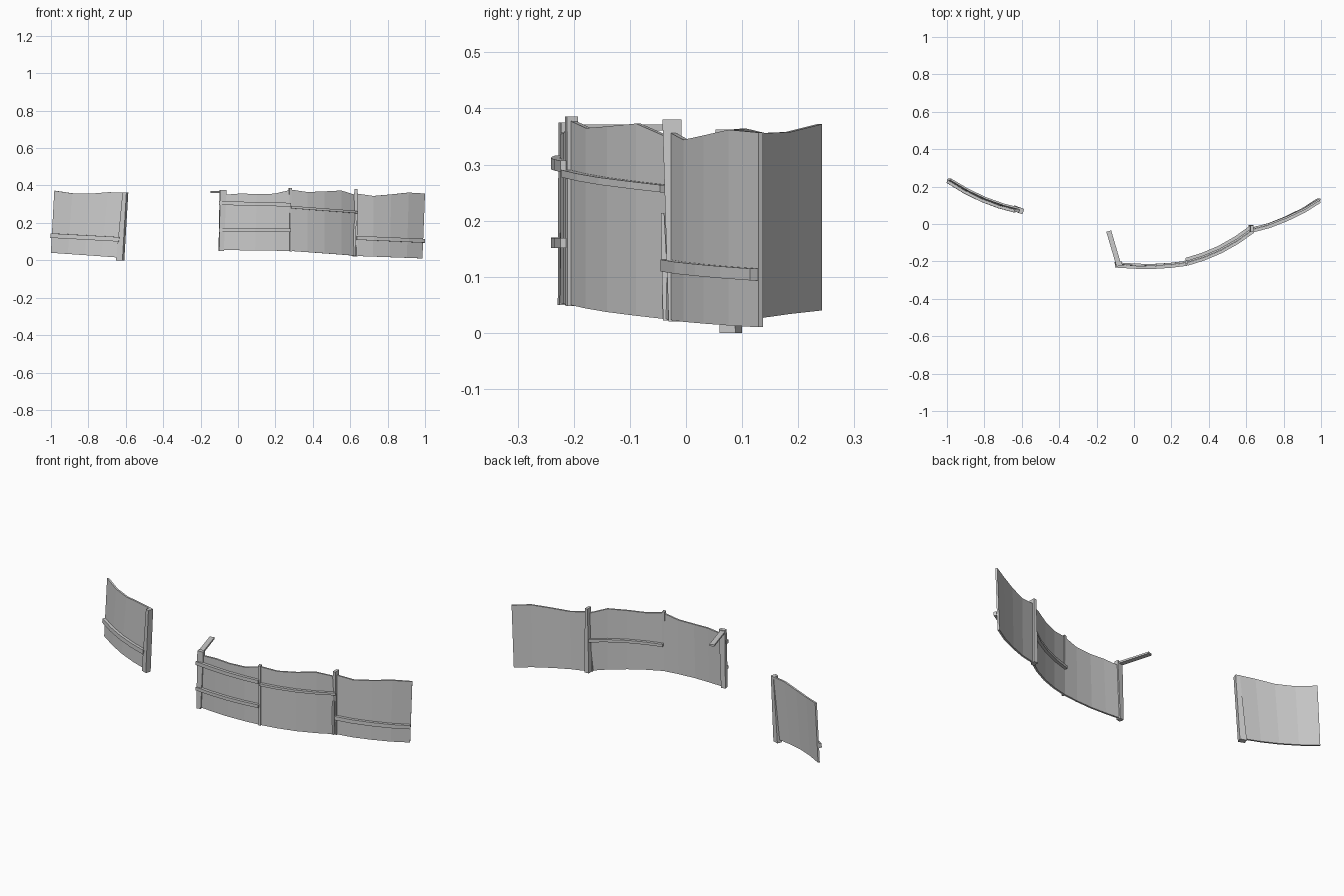
import bpy
import bmesh
from math import radians
from mathutils import Matrix, Vector

cube = bpy.data.objects.get("Cube")
if cube:
    bpy.data.objects.remove(cube, do_unlink=True)

grey = bpy.data.materials.new("weathered grey")
grey.use_nodes = True
colour = (0.6, 0.6, 0.6, 1)
grey.diffuse_color = colour
grey.node_tree.nodes["Principled BSDF"].inputs["Base Color"].default_value = colour


def finish(name, bm):
    bmesh.ops.recalc_face_normals(bm, faces=bm.faces)
    mesh = bpy.data.meshes.new(name)
    bm.to_mesh(mesh)
    bm.free()
    mesh.materials.append(grey)
    obj = bpy.data.objects.new(name, mesh)
    bpy.context.collection.objects.link(obj)
    return obj


def skin(name, rings):
    """Join four-cornered rings into a closed flat-faced bar."""
    bm = bmesh.new()
    loops = [[bm.verts.new(p) for p in ring] for ring in rings]
    for a, b in zip(loops, loops[1:]):
        for i in range(4):
            j = (i + 1) % 4
            bm.faces.new((a[i], a[j], b[j], b[i]))
    bm.faces.new(loops[0])
    bm.faces.new(loops[-1])
    return finish(name, bm)


def lerp(ends, t):
    return ends[0] + (ends[1] - ends[0]) * t


def ribbon(name, path, bottoms, tops, thick, offset=0.0, lean=(0, 0)):
    """Upright strip along a plan path; offset is towards the front."""
    last = len(path) - 1
    rings = []
    for i, (x, y) in enumerate(path):
        before, after = path[max(i - 1, 0)], path[min(i + 1, last)]
        along = Vector((after[0] - before[0], after[1] - before[1])).normalized()
        front = Vector((along.y, -along.x))
        t = i / last
        low = lerp(bottoms, t)
        high = lerp(tops, t) if len(tops) == 2 else tops[i]
        ring = []
        for side, z in ((-1, low), (1, low), (1, high), (-1, high)):
            p = Vector((x, y)) + front * (offset + side * thick / 2)
            ring.append((p.x + lerp(lean, t) * z, p.y, z))
        rings.append(ring)
    return skin(name, rings)


def rail(name, path, heights, size, offset, depth=0.016, lean=(0, 0)):
    low = [z - size / 2 for z in heights]
    high = [z + size / 2 for z in heights]
    return ribbon(name, path, low, high, depth, offset, lean)


def post(name, foot, head, foot_size, head_size, yaw=0):
    """Tilted, tapered post with a rectangular section."""
    turn = Matrix.Rotation(radians(yaw), 3, 'Z')
    rings = []
    for centre, (w, d) in ((foot, foot_size), (head, head_size)):
        rings.append([Vector(centre) + turn @ Vector((sx * w / 2, sy * d / 2, 0))
                      for sx, sy in ((-1, -1), (1, -1), (1, 1), (-1, 1))])
    return skin(name, rings)


# Plan curves of the four panels
lone = [(-1.0, .238), (-.91, .182), (-.82, .137), (-.73, .103), (-.645, .08)]
first = [(-.1, -.211), (0, -.217), (.09, -.219), (.19, -.213), (.28, -.202)]
second = [(.28, -.202), (.37, -.174), (.46, -.136), (.55, -.085), (.63, -.028)]
third = [(.63, -.024), (.72, 0), (.81, .036), (.9, .08), (.983, .133)]
lone_lean, first_lean, third_lean = (.055, .12), (.06, 0), (0, .04)

# Boards
ribbon("lone_panel", lone, (.04, .015), (.372, .358, .356, .364, .362), .01, lean=lone_lean)
ribbon("first_panel", first, (.055, .05), (.35, .357, .354, .356, .376), .01, lean=first_lean)
ribbon("second_panel", second, (.05, .024), (.378, .365, .368, .373, .348), .01)
ribbon("third_panel", third, (.023, .01), (.357, .344, .352, .362, .357), .01, lean=third_lean)

# Rails
rail("lone_rail", lone, (.132, .112), .024, .012, lean=lone_lean)
rail("first_upper_rail", first, (.306, .297), .02, .014, lean=(0, 0))
rail("first_lower_rail", first, (.161, .16), .018, .014, lean=(0, 0))
rail("second_front_rail", second, (.284, .257), .013, .014)
rail("second_back_rail", second, (.2, .2), .015, -.013)
rail("third_rail", third, (.12, .104), .021, .014, lean=third_lean)

# Posts
post("lone_post", (-.63, .08, 0), (-.602, .07, .362), (.036, .03), (.022, .03), -20)
post("end_post", (-.09, -.214, .05), (-.08, -.214, .375), (.025, .026), (.034, .022), 8)
post("middle_post", (.282, -.206, .048), (.28, -.204, .386), (.012, .014), (.014, .02), 15)
post("tall_post", (.625, -.018, .02), (.63, -.025, .38), (.026, .026), (.016, .034))
post("splinter", (.617, -.035, .022), (.628, -.042, .214), (.022, .012), (.01, .006))

# Loose arm resting on the end post
arm = [(-.135, -.038), (-.083, -.215)]
ribbon("loose_arm", arm, (.361, .361), (.371, .371), .027)
